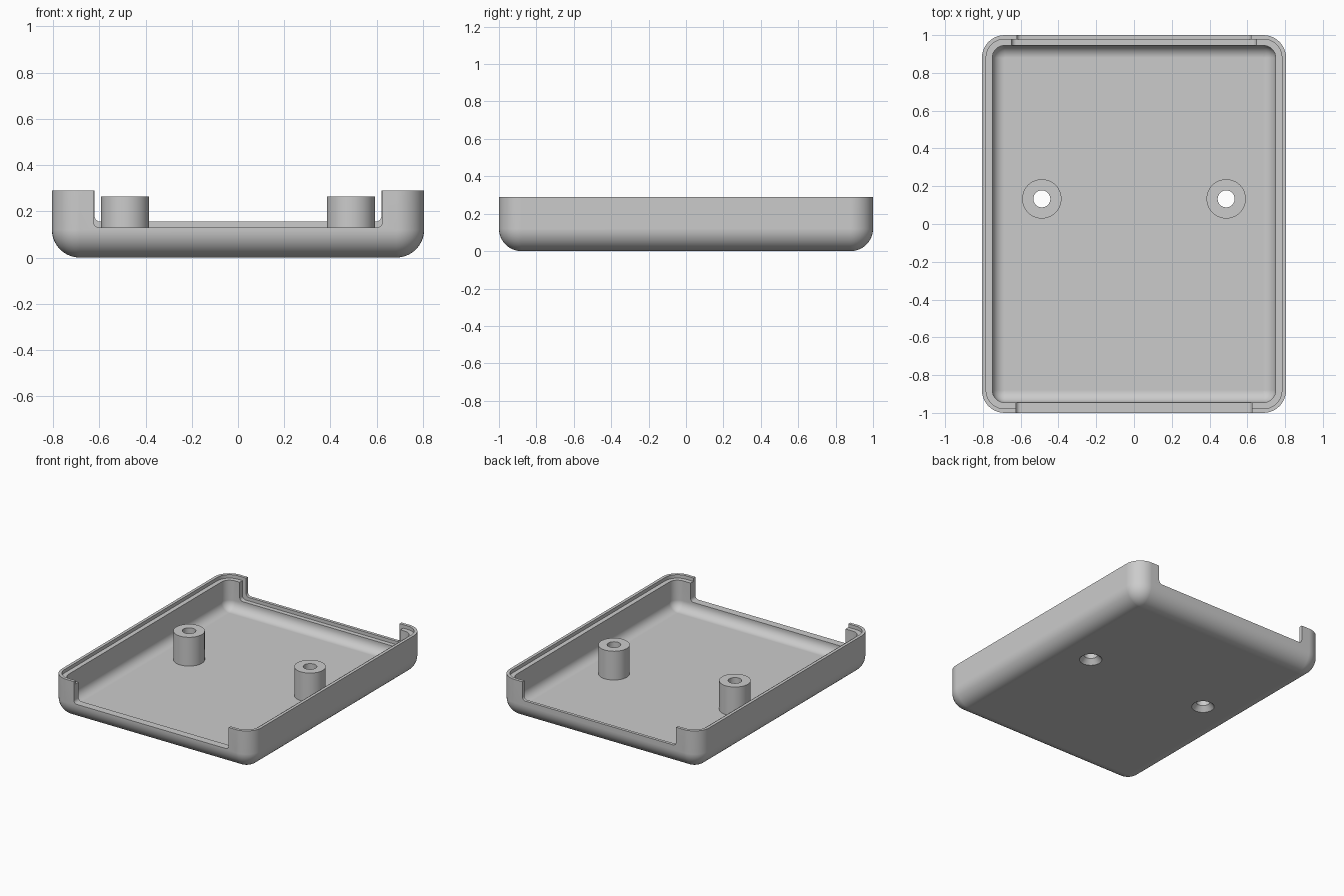
import bpy, bmesh
from math import sin, cos, pi, radians

cube = bpy.data.objects.get("Cube")
if cube:
    bpy.data.objects.remove(cube)

HALF_X, HALF_Y, HEIGHT = 0.805, 1.0, 0.29
RADIUS, WALL, LIP, STEP = 0.12, 0.055, 0.022, 0.025
FLOOR, BOSS_TOP = 0.055, 0.265
ARC = 10

grey = bpy.data.materials.new("plastic grey")
grey.use_nodes = True
grey.diffuse_color = (0.6, 0.6, 0.6, 1)
grey.node_tree.nodes["Principled BSDF"].inputs["Base Color"].default_value = (0.6, 0.6, 0.6, 1)


def finish(name, bm):
    bmesh.ops.remove_doubles(bm, verts=bm.verts, dist=1e-5)
    bmesh.ops.recalc_face_normals(bm, faces=bm.faces)
    mesh = bpy.data.meshes.new(name)
    bm.to_mesh(mesh)
    bm.free()
    mesh.materials.append(grey)
    obj = bpy.data.objects.new(name, mesh)
    bpy.context.collection.objects.link(obj)
    return obj


def loft(bm, rings, cap=False, loop=False):
    """Skin a list of equal-length point rings."""
    rows = [[bm.verts.new(p) for p in ring] for ring in rings]
    pairs = list(zip(rows, rows[1:]))
    if loop:
        pairs.append((rows[-1], rows[0]))
    for a, b in pairs:
        for i in range(len(a)):
            j = (i + 1) % len(a)
            bm.faces.new((a[i], a[j], b[j], b[i]))
    if cap:
        bm.faces.new(rows[0])
        bm.faces.new(rows[-1])


def rounded_ring(inset, z):
    """Rounded rectangle, inset from the outer wall."""
    cx, cy, r = HALF_X - RADIUS, HALF_Y - RADIUS, RADIUS - inset
    ring = []
    for q, (sx, sy) in enumerate(((1, 1), (-1, 1), (-1, -1), (1, -1))):
        for i in range(ARC + 1):
            a = (q + i / ARC) * pi / 2
            ring.append((sx * cx + r * cos(a), sy * cy + r * sin(a), z))
    return ring


def circle(x, y, r, z, n=48):
    return [(x + r * cos(2 * pi * i / n), y + r * sin(2 * pi * i / n), z) for i in range(n)]


def notch(half_width, bottom, y0, y1, r=0.025):
    """Cutter with rounded lower corners, running along y."""
    right = [(half_width - r + r * sin(a), bottom + r - r * cos(a))
             for a in (i * pi / 16 for i in range(9))] + [(half_width, 0.5)]
    outline = right + [(-x, z) for x, z in reversed(right)]
    bm = bmesh.new()
    loft(bm, [[(x, y, z) for x, z in outline] for y in (y0, y1)], cap=True)
    return finish("notch_cutter", bm)


def cut(target, cutter):
    cutter.hide_render = True
    mod = target.modifiers.new("cut", "BOOLEAN")
    mod.operation, mod.solver, mod.object = "DIFFERENCE", "EXACT", cutter
    bpy.context.view_layer.objects.active = target
    bpy.ops.object.modifier_apply(modifier=mod.name)
    bpy.data.objects.remove(cutter)


def smooth(obj):
    bpy.ops.object.select_all(action="DESELECT")
    obj.select_set(True)
    bpy.context.view_layer.objects.active = obj
    bpy.ops.object.shade_smooth_by_angle(angle=radians(30))
    mod = obj.modifiers.new("even shading", "WEIGHTED_NORMAL")
    mod.keep_sharp = True


# Tray shell: outer fillet, wall, stepped rim, inner wall, inner fillet
def fillet(r):
    return [(RADIUS - r * sin(i * pi / 2 / ARC), RADIUS - r * cos(i * pi / 2 / ARC))
            for i in range(ARC + 1)]


section = fillet(RADIUS) + [(0, HEIGHT), (LIP, HEIGHT), (LIP, HEIGHT - STEP),
                            (WALL, HEIGHT - STEP)] + fillet(RADIUS - WALL)[::-1]
bm = bmesh.new()
# the fillet end rings collapse to plain rectangles, so cap them with their corners
loft(bm, [rounded_ring(t, z) for t, z in section])
bmesh.ops.remove_doubles(bm, verts=bm.verts, dist=1e-5)
bmesh.ops.holes_fill(bm, edges=[e for e in bm.edges if e.is_boundary], sides=0)
tray = finish("tray", bm)

# End openings; the back one keeps the stepped rim
cut(tray, notch(0.625, 0.13, -1.1, -0.87))
cut(tray, notch(0.62, 0.155, 0.87, 1.1))
cut(tray, notch(0.648, 0.13, 0.87, HALF_Y - LIP))

# Screw bosses with countersunk holes through the floor
for side, x in (("left", 0.488), ("right", -0.488)):
    y, hole, outer = 0.133, 0.045, 0.104
    bm = bmesh.new()
    loft(bm, [circle(x, y, r, z) for r, z in
              ((0.083, -0.01), (0.075, 0), (hole, 0.035), (hole, 0.1))], cap=True)
    cut(tray, finish("screw_cutter", bm))
    bm = bmesh.new()
    loft(bm, [circle(x, y, r, z) for r, z in
              ((hole, FLOOR), (hole, BOSS_TOP), (outer, BOSS_TOP), (outer, FLOOR))], loop=True)
    smooth(finish(side + "_screw_boss", bm))
smooth(tray)
